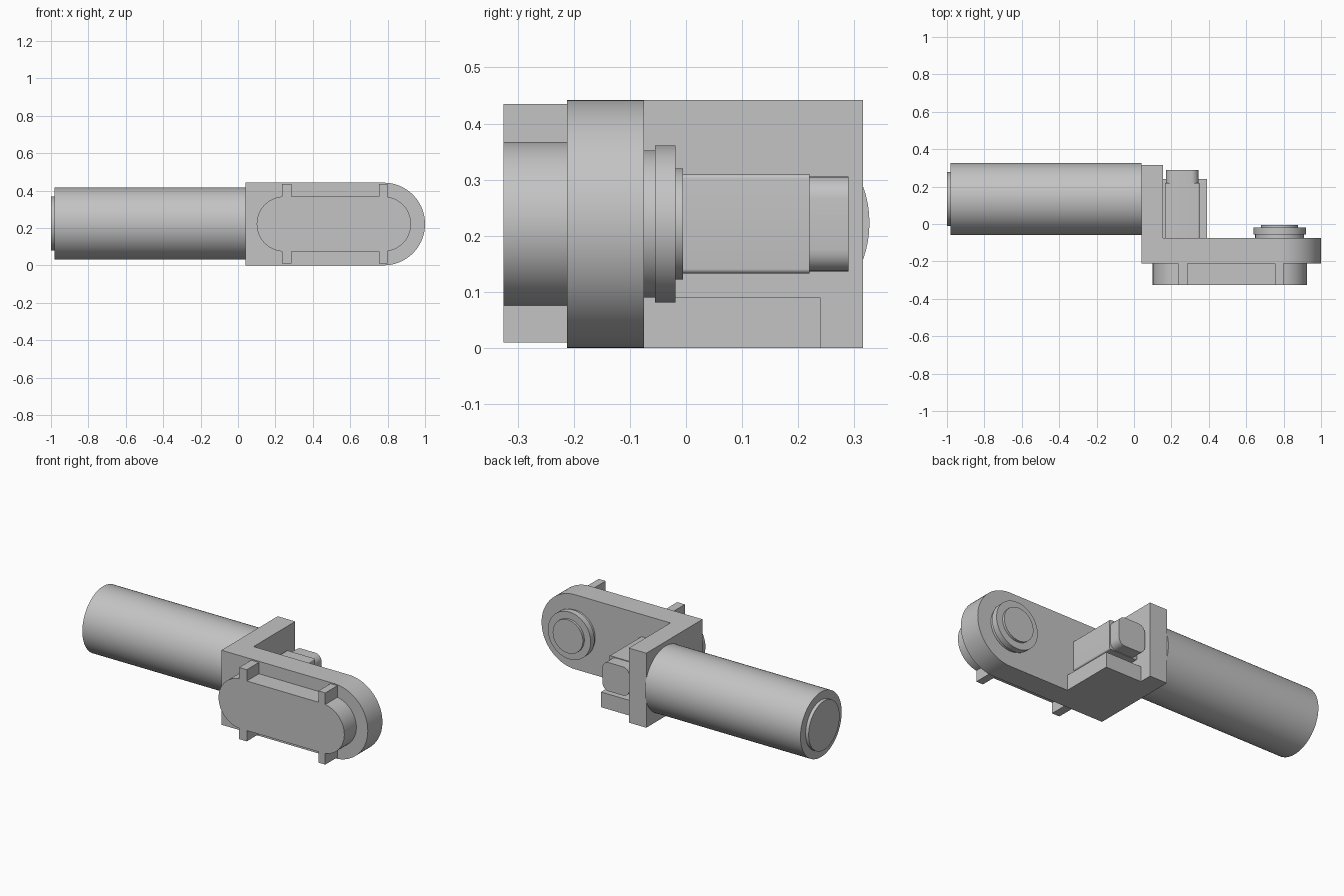
import bpy, bmesh, math
from mathutils import Matrix

cube = bpy.data.objects.get("Cube")
if cube:
    bpy.data.objects.remove(cube, do_unlink=True)

grey = bpy.data.materials.new("plain grey")
grey.use_nodes = True
colour = (0.55, 0.55, 0.55, 1)
grey.diffuse_color = colour
grey.node_tree.nodes["Principled BSDF"].inputs["Base Color"].default_value = colour

MID = 0.221        # height of the arm's centre line
PIVOT = 0.779      # x of the pivot pin


def finish(name, bm):
    bmesh.ops.recalc_face_normals(bm, faces=bm.faces)
    mesh = bpy.data.meshes.new(name)
    bm.to_mesh(mesh)
    bm.free()
    mesh.materials.append(grey)
    ob = bpy.data.objects.new(name, mesh)
    bpy.context.collection.objects.link(ob)
    bpy.ops.object.select_all(action="DESELECT")
    ob.select_set(True)
    bpy.context.view_layer.objects.active = ob
    bpy.ops.object.shade_smooth_by_angle(angle=math.radians(30))
    return ob


def box(name, x, y, z, bevel=0):
    """Box from its ranges; bevel rounds the edges that run along y."""
    bm = bmesh.new()
    bmesh.ops.create_cube(bm, size=1)
    for v in bm.verts:
        for i, (lo, hi) in enumerate((x, y, z)):
            v.co[i] = lo if v.co[i] < 0 else hi
    if bevel:
        edges = [e for e in bm.edges if abs(e.verts[0].co.y - e.verts[1].co.y) > 1e-4]
        bmesh.ops.bevel(bm, geom=edges, offset=bevel, segments=6, profile=0.5, affect="EDGES")
    return finish(name, bm)


def cylinder(name, axis, radius, start, end, a, b):
    """Cylinder along x (a, b = y, z) or along y (a, b = x, z)."""
    bm = bmesh.new()
    bmesh.ops.create_cone(bm, cap_ends=True, segments=72, radius1=radius,
                          radius2=radius, depth=end - start)
    mid = (start + end) / 2
    if axis == "x":
        m = Matrix.Translation((mid, a, b)) @ Matrix.Rotation(math.pi / 2, 4, "Y")
    else:
        m = Matrix.Translation((a, mid, b)) @ Matrix.Rotation(math.pi / 2, 4, "X")
    bm.transform(m)
    return finish(name, bm)


def slab(name, x0, x1, radius, y0, y1, round_left):
    """Plate in the xz plane with a round right end and a square or round left end."""
    def arc(cx, start):
        return [(cx + radius * math.cos(start + math.pi * i / 36),
                 MID + radius * math.sin(start + math.pi * i / 36)) for i in range(37)]
    outline = arc(x1 - radius, -math.pi / 2)
    if round_left:
        outline += arc(x0 + radius, math.pi / 2)
    else:
        outline += [(x0, MID + radius), (x0, MID - radius)]
    bm = bmesh.new()
    face = bm.faces.new([bm.verts.new((x, y0, z)) for x, z in outline])
    out = bmesh.ops.extrude_face_region(bm, geom=[face])
    for v in out["geom"]:
        if isinstance(v, bmesh.types.BMVert):
            v.co.y = y1
    return finish(name, bm)


# Motor with its end cap
cylinder("motor_body", "x", 0.193, -0.98, 0.04, 0.134, MID + 0.002)
cylinder("motor_end_cap", "x", 0.145, -1.0, -0.975, 0.134, MID + 0.002)

# L-shaped bracket
box("mounting_plate", (0.04, 0.155), (-0.21, 0.315), (0, 2 * MID))
slab("bracket_arm", 0.04, 1.0, MID, -0.212, -0.075, False)
box("corner_block", (0.15, 0.39), (-0.08, 0.24), (0, 0.09))

# Front cover with clamp tabs above and below
slab("front_cover", 0.10, 0.925, 0.147, -0.325, -0.21, True)
for side, x in (("left", (0.755, 0.80)), ("right", (0.235, 0.285))):
    for level, z in (("upper", (0.35, 0.435)), ("lower", (0.01, 0.09))):
        box(f"{level}_{side}_tab", x, (-0.325, -0.21), z)

# Stepped pivot pin on the back of the arm
for name, radius, y0, y1 in (("pivot_collar", 0.131, -0.08, -0.055),
                             ("pivot_flange", 0.140, -0.055, -0.019),
                             ("pivot_cap", 0.099, -0.02, -0.005)):
    cylinder(name, "y", radius, y0, y1, PIVOT, MID)

# Square shaft and its rounded end nut
box("drive_shaft", (0.165, 0.35), (-0.08, 0.22), (0.133, 0.31), 0.008)
box("shaft_nut", (0.17, 0.345), (0.215, 0.29), (0.136, 0.306), 0.04)
